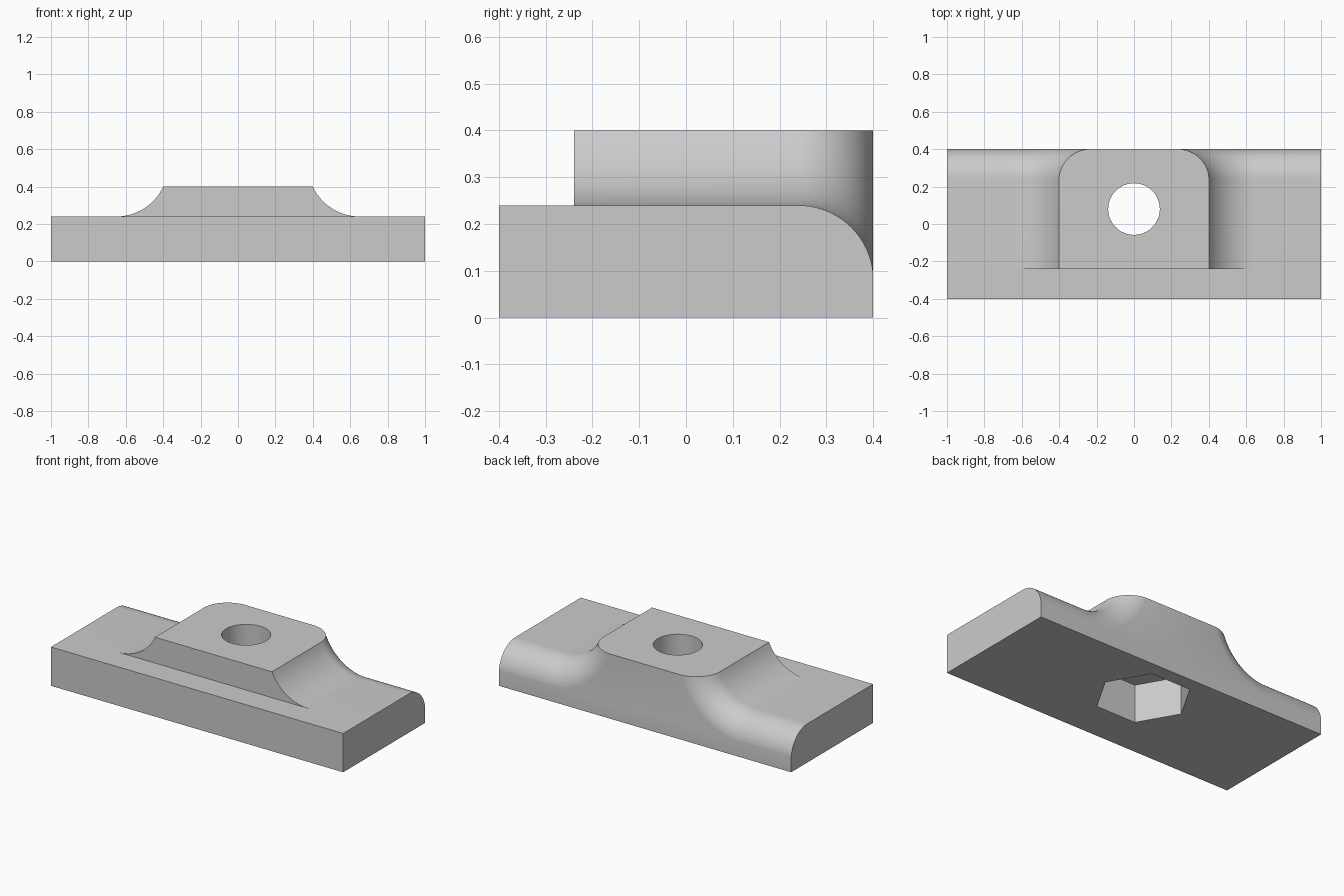
import bpy, bmesh, math

if "Cube" in bpy.data.objects:
    bpy.data.objects.remove(bpy.data.objects["Cube"])

TOP, STEP = 0.40, 0.24            # pad top and plate top heights
TOE, R = 0.65, 0.275              # where the concave flank meets the plate, flank radius
EDGE_Y, EDGE_R = 0.24, 0.161      # start and radius of the rounded back edge
FRONT, PAD_FRONT, BACK = -0.4, -0.24, 0.4
ARC, ROUND = 24, 20

metal = bpy.data.materials.new("plain_grey")
metal.diffuse_color = (0.6, 0.6, 0.6, 1)
metal.use_nodes = True
metal.node_tree.nodes["Principled BSDF"].inputs["Base Color"].default_value = metal.diffuse_color


def section(drop, flat=False):
    """Closed x-z outline; 'drop' lowers the flanks, 'flat' leaves out the pad."""
    rad, cz = R + drop, STEP + R
    end = math.acos((cz - TOP) / rad)
    half = [(1.0, 0.0), (1.0, STEP - drop)]
    for i in range(ARC + 1):
        a = end * i / ARC
        half.append((TOE - rad * math.sin(a), STEP if flat else cz - rad * math.cos(a)))
    return half + [(-x, z) for x, z in reversed(half)]


# Clamp body: sections lofted from front to back
slices = [(FRONT, section(0, True)), (PAD_FRONT, section(0, True)), (PAD_FRONT, section(0))]
for i in range(ROUND + 1):
    t = math.asin((BACK - EDGE_Y) / EDGE_R) * i / ROUND
    slices.append((EDGE_Y + EDGE_R * math.sin(t), section(EDGE_R * (1 - math.cos(t)))))

bm = bmesh.new()
rings = [[bm.verts.new((x, y, z)) for x, z in pts] for y, pts in slices]
n = len(rings[0])
for a, b in zip(rings, rings[1:]):
    for i in range(n):
        j = (i + 1) % n
        bm.faces.new((a[i], a[j], b[j], b[i]))
bm.faces.new(rings[0])
bm.faces.new(rings[-1])
bmesh.ops.remove_doubles(bm, verts=bm.verts, dist=1e-5)
bmesh.ops.recalc_face_normals(bm, faces=bm.faces)
mesh = bpy.data.meshes.new("clamp_body")
bm.to_mesh(mesh)
bm.free()
body = bpy.data.objects.new("clamp_body", mesh)
bpy.context.collection.objects.link(body)
mesh.materials.append(metal)


def cut(name, sides, radius, z0, z1):
    """Cut a vertical prism out of the body at the bolt axis."""
    bpy.ops.mesh.primitive_cylinder_add(vertices=sides, radius=radius, depth=z1 - z0,
                                        location=(0, 0.08, (z0 + z1) / 2))
    tool = bpy.context.object
    tool.name = name
    tool.hide_render = True
    if sides == 6:
        tool.rotation_euler.z = math.radians(30)
    tool.data.materials.append(metal)
    mod = body.modifiers.new(name, 'BOOLEAN')
    mod.operation, mod.solver, mod.object = 'DIFFERENCE', 'EXACT', tool
    bpy.ops.object.select_all(action='DESELECT')
    bpy.context.view_layer.objects.active = body
    body.select_set(True)
    bpy.ops.object.modifier_apply(modifier=name)
    bpy.data.objects.remove(tool)


# Bolt hole from above, hexagonal nut pocket from below
cut("bolt_hole", 64, 0.138, -0.1, 0.6)
cut("nut_pocket", 6, 0.27, -0.1, 0.235)

bpy.ops.object.shade_smooth_by_angle(angle=math.radians(30))
